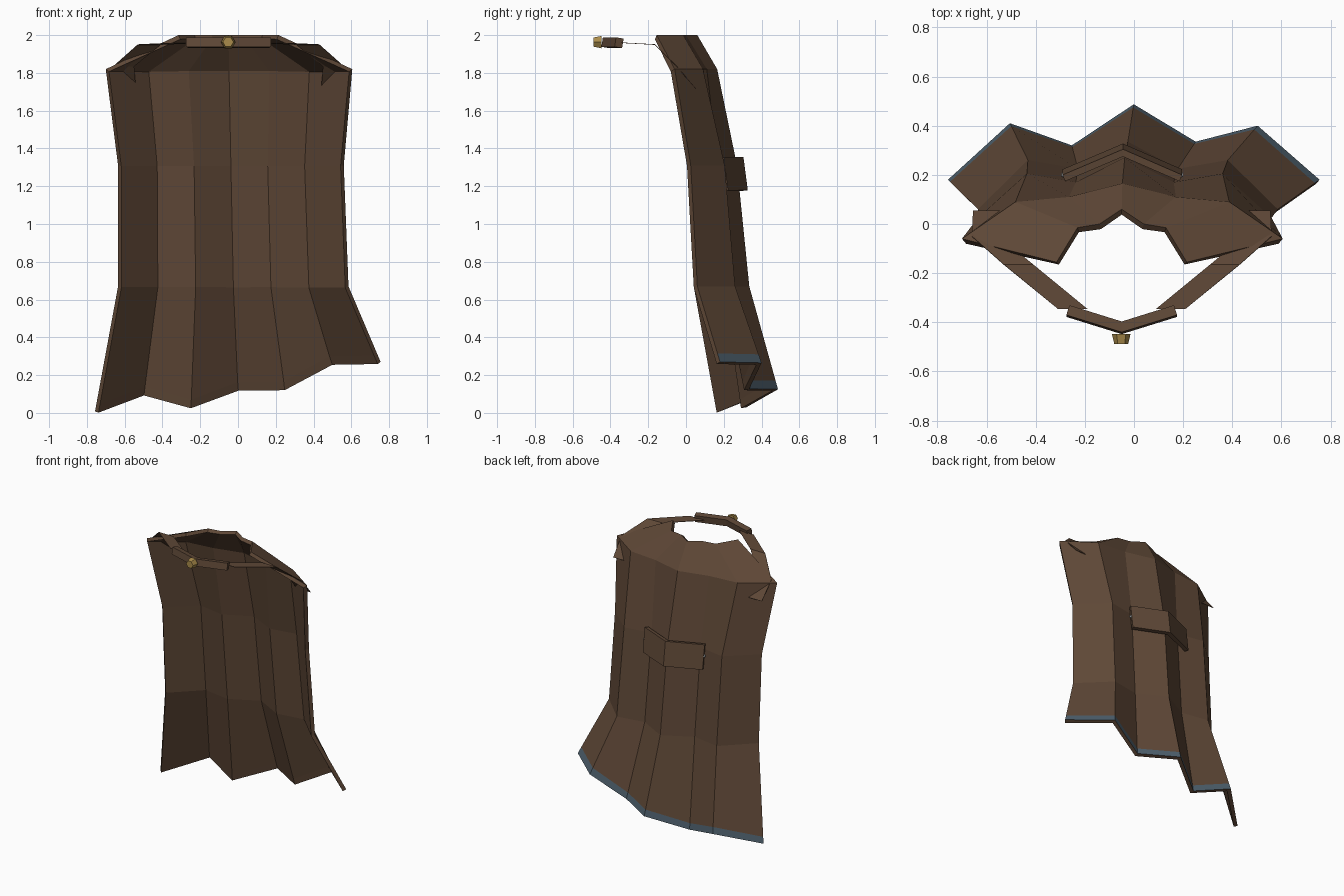
import bpy, bmesh
from mathutils import Vector

if "Cube" in bpy.data.objects:
    bpy.data.objects.remove(bpy.data.objects["Cube"])

CX = -0.05  # mirror line of the collar parts


def material(name, rgb):
    m = bpy.data.materials.new(name)
    m.diffuse_color = (*rgb, 1)
    m.use_nodes = True
    m.node_tree.nodes["Principled BSDF"].inputs["Base Color"].default_value = m.diffuse_color
    return m


BROWN = material("brown_cloth", (0.115, 0.065, 0.038))
BLUE = material("blue_hem", (0.075, 0.115, 0.15))
GOLD = material("gold", (0.40, 0.26, 0.07))
SILVER = material("silver", (0.6, 0.65, 0.68))


def sheet(name, rows, mats, thickness, offset=-1, hem=False):
    """Quad grid through rows of points, thickened."""
    bm = bmesh.new()
    grid = [[bm.verts.new(p) for p in r] for r in rows]
    for i in range(len(rows) - 1):
        for j in range(len(rows[0]) - 1):
            f = bm.faces.new([grid[i][j], grid[i + 1][j],
                              grid[i + 1][j + 1], grid[i][j + 1]])
            f.material_index = 1 if hem and i > 0 else 0
    me = bpy.data.meshes.new(name)
    bm.to_mesh(me)
    bm.free()
    for m in mats:
        me.materials.append(m)
    ob = bpy.data.objects.new(name, me)
    bpy.context.collection.objects.link(ob)
    s = ob.modifiers.new("thickness", "SOLIDIFY")
    s.thickness, s.offset = thickness, offset
    s.use_even_offset = True
    if hem:  # keep the hem colour on the outside only
        s.material_offset = s.material_offset_rim = 1
    return ob


# Cape: zigzag folds, hem row first, neck row last
hem_y = [0.18, 0.41, 0.32, 0.487, 0.335, 0.40, 0.18]
hem_z = [0.008, 0.10, 0.03, 0.125, 0.127, 0.265, 0.27]
bottom = [Vector((-0.757 + 0.252 * i, hem_y[i], hem_z[i])) for i in range(7)]


def fold_row(x0, x1, z, ys):
    ys = ys + ys[-2::-1]
    return [Vector((x0 + (x1 - x0) * i / 6, ys[i], z)) for i in range(7)]


knee = fold_row(-0.635, 0.585, 0.67, [0.06, 0.26, 0.225, 0.335])
waist = fold_row(-0.635, 0.56, 1.31, [0.025, 0.205, 0.17, 0.27])
chest = fold_row(-0.70, 0.605, 1.82, [-0.06, 0.09, 0.11, 0.165])
neck = [Vector((CX + x, y, 2.0)) for x, y in
        [(-0.265, -0.155), (-0.18, -0.015), (-0.09, 0.0), (0, 0.06),
         (0.09, 0.0), (0.18, -0.015), (0.265, -0.155)]]
hem_top = [b.lerp(k, 0.045 / (k.z - b.z)) for b, k in zip(bottom, knee)]
sheet("cape", [bottom, hem_top, knee, waist, chest, neck],
      [BLUE, BROWN, BROWN], 0.026, hem=True)

# Shoulder straps: ribbon tucked over each shoulder and led to the front
for side, name in ((-1, "strap_left"), (1, "strap_right")):
    path = [(0.605, 0.49, 0.053, 1.715), (0.61, 0.50, -0.05, 1.835),
            (0.48, 0.36, -0.165, 1.95), (0.26, 0.14, -0.345, 1.96)]
    rows = [[(CX + side * a, y, z), (CX + side * b, y, z)] for a, b, y, z in path]
    sheet(name, rows, [BROWN], 0.003, 0)

# Front clasp bar, bent in the middle
bar = [[(CX + x, y - d, z) for x, y in ((-0.225, -0.37), (0, -0.44), (0.225, -0.37))]
       for z, d in ((1.938, 0.008), (1.988, 0))]
sheet("clasp_bar", bar, [BROWN], 0.042, 1)

# Half belt on the back, bent over the centre fold
belt = [[(-0.28, 0.192 + d, z), (-0.045, 0.292 + d, z), (0.185, 0.192 + d, z)]
        for z, d in ((1.175, 0.005), (1.35, -0.018))]
sheet("back_belt", belt, [BROWN], 0.028, 1)


def stud(name, loc, sides, r1, r2, depth, rot, mat):
    bpy.ops.mesh.primitive_cone_add(vertices=sides, radius1=r1, radius2=r2,
                                    depth=depth, location=loc, rotation=rot)
    ob = bpy.context.object
    ob.name = name
    ob.data.materials.append(mat)


# Hexagonal clasp button and belt rivets
H = 1.5708
stud("clasp_button", (CX - 0.002, -0.468, 1.963), 6, 0.038, 0.028, 0.042, (H, H / 3, 0), GOLD)
for x, s in ((-0.285, -1), (0.19, 1)):
    stud("belt_rivet", (x, 0.2, 1.27), 6, 0.016, 0.008, 0.02, (0, s * H, 0), SILVER)
